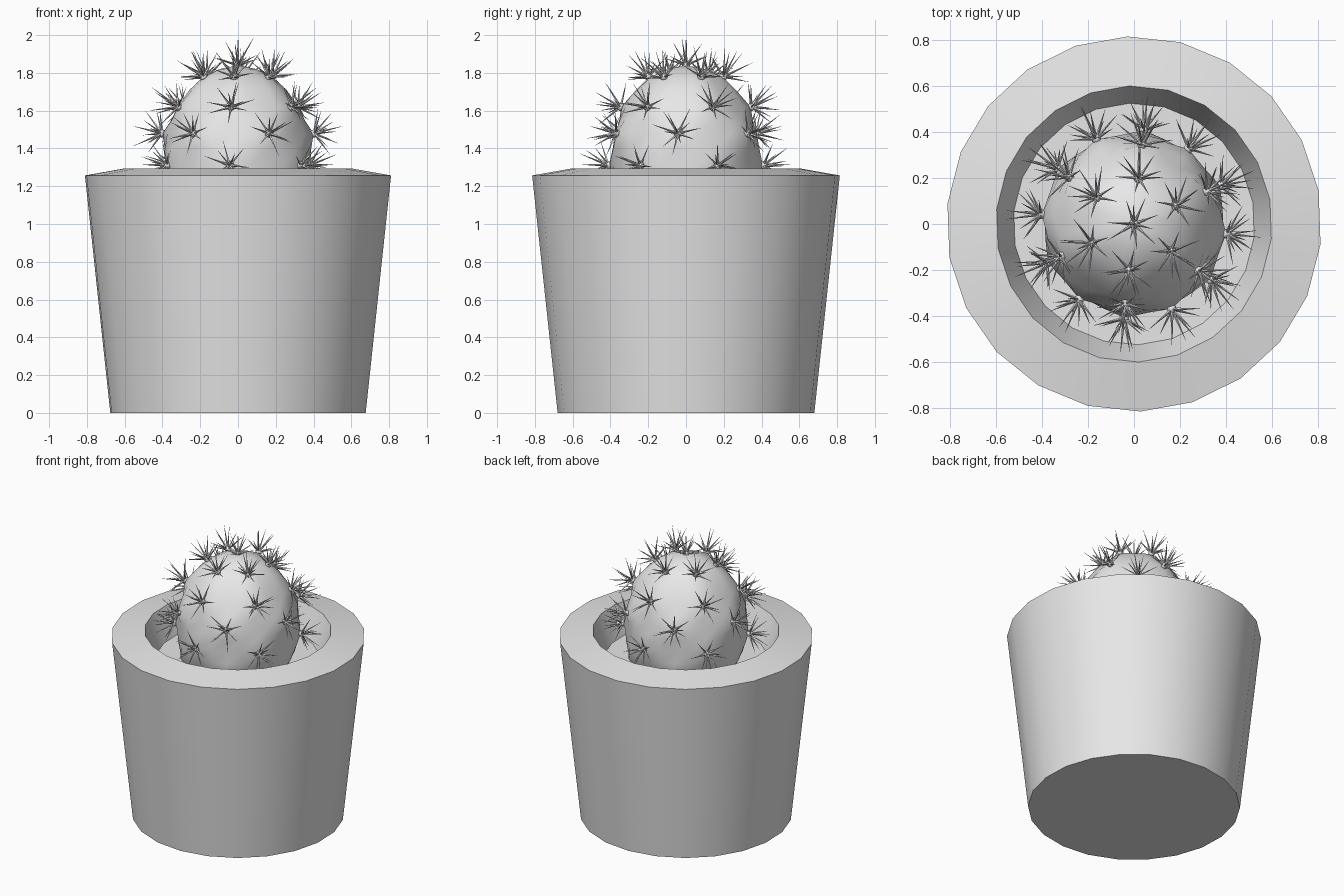
import bpy, bmesh, math, random
from mathutils import Vector, Matrix

random.seed(4)
cube = bpy.data.objects.get("Cube")
if cube:
    bpy.data.objects.remove(cube, do_unlink=True)


def material(name, rgb):
    mat = bpy.data.materials.new(name)
    mat.use_nodes = True
    mat.diffuse_color = (*rgb, 1)
    mat.node_tree.nodes["Principled BSDF"].inputs["Base Color"].default_value = (*rgb, 1)
    return mat


grey = material("plain grey", (0.8, 0.8, 0.8))
pale = material("pale gravel", (1, 1, 1))


def finish(name, bm, mat, angle):
    mesh = bpy.data.meshes.new(name)
    bm.to_mesh(mesh)
    bm.free()
    mesh.materials.append(mat)
    obj = bpy.data.objects.new(name, mesh)
    bpy.context.collection.objects.link(obj)
    bpy.ops.object.select_all(action='DESELECT')
    obj.select_set(True)
    bpy.context.view_layer.objects.active = obj
    bpy.ops.object.shade_smooth_by_angle(angle=math.radians(angle))
    return obj


def ring(bm, count, start, radius, z):
    """Circle of vertices; radius is a function of the angle from start."""
    verts = []
    for i in range(count):
        t = math.tau * i / count
        r = radius(t)
        verts.append(bm.verts.new((r * math.cos(t + start), r * math.sin(t + start), z)))
    return verts


def bridge(bm, low, high):
    n = len(low)
    for i in range(n):
        j = (i + 1) % n
        bm.faces.new((low[i], low[j], high[j], high[i]))


# Pot: tapered wall, sloped rim and short inner wall
SIDES, POT_TURN = 22, math.radians(92)
pot_profile = [(0.68, 0), (0.815, 1.257), (0.6, 1.295), (0.525, 1.1)]
bm = bmesh.new()
rings = [ring(bm, SIDES, POT_TURN, lambda t, r=r: r, z) for r, z in pot_profile]
for low, high in zip(rings, rings[1:]):
    bridge(bm, low, high)
bm.faces.new(rings[0][::-1])
finish("pot", bm, grey, 30)

# Gravel sheet closing the inner wall
bm = bmesh.new()
r, z = pot_profile[-1]
bm.faces.new(ring(bm, SIDES, POT_TURN, lambda t: r, z)[::-1])
finish("gravel", bm, pale, 30)

# Cactus body: each ring is (z, radius, bump), bumps alternate between rows
TURN = math.radians(24)
body_profile = [(0.98, 0.2, 0), (1.06, 0.32, 0), (1.15, 0.37, -0.05), (1.23, 0.385, 0),
                (1.31, 0.39, 0.05), (1.4, 0.39, 0), (1.48, 0.38, -0.06), (1.55, 0.355, 0),
                (1.62, 0.325, 0.06), (1.71, 0.26, 0.02), (1.775, 0.19, 0.05), (1.82, 0.1, 0)]
bm = bmesh.new()
rings = [ring(bm, 24, TURN, lambda t, r=r, b=b: r * (1 + b * math.cos(6 * t)), z)
         for z, r, b in body_profile]
for low, high in zip(rings, rings[1:]):
    bridge(bm, low, high)
bm.faces.new(rings[0][::-1])
tip = bm.verts.new((0, 0, 1.84))
for i in range(24):
    bm.faces.new((rings[-1][i], rings[-1][(i + 1) % 24], tip))
finish("cactus_body", bm, grey, 50)

# Spine cushions: one on top, then staggered rows of six (z, radius, half step, tilt)
spots = [(Vector((0, 0, 1.84)), Vector((0, 0, 1)))]
rows = [(1.78, 0.2, 0, 62), (1.62, 0.348, 0, 30), (1.48, 0.405, 0.5, 14), (1.31, 0.412, 0, 2)]
for z, r, shift, tilt in rows:
    for k in range(6):
        a = TURN + math.tau * (k + shift) / 6
        e = math.radians(tilt)
        out = Vector((math.cos(a), math.sin(a), 0))
        spots.append((out * r + Vector((0, 0, z)), out * math.cos(e) + Vector((0, 0, math.sin(e)))))

bm = bmesh.new()
for pos, _ in spots:
    bmesh.ops.create_icosphere(bm, subdivisions=1, radius=0.024, matrix=Matrix.Translation(pos))
finish("spine_cushions", bm, grey, 60)


# Spines: thin cones fanning out of each cushion
def add_spine(bm, base, direction, length):
    turn = direction.to_track_quat('Z', 'Y').to_matrix().to_4x4()
    place = Matrix.Translation(base + direction * length / 2) @ turn
    bmesh.ops.create_cone(bm, cap_ends=False, segments=4, radius1=0.0075, radius2=0.0004,
                          depth=length, matrix=place)


bm = bmesh.new()
for pos, out in spots:
    frame = out.to_track_quat('Z', 'Y')
    add_spine(bm, pos, out, 0.155)
    for count, lean, length in ((4, 32, 0.155), (7, 66, 0.135)):
        start = random.uniform(0, math.tau)
        for k in range(count):
            a = start + math.tau * k / count + random.uniform(-0.2, 0.2)
            e = math.radians(lean + random.uniform(-9, 9))
            local = Vector((math.sin(e) * math.cos(a), math.sin(e) * math.sin(a), math.cos(e)))
            add_spine(bm, pos, frame @ local, length * random.uniform(0.85, 1.1))
finish("spines", bm, grey, 30)
